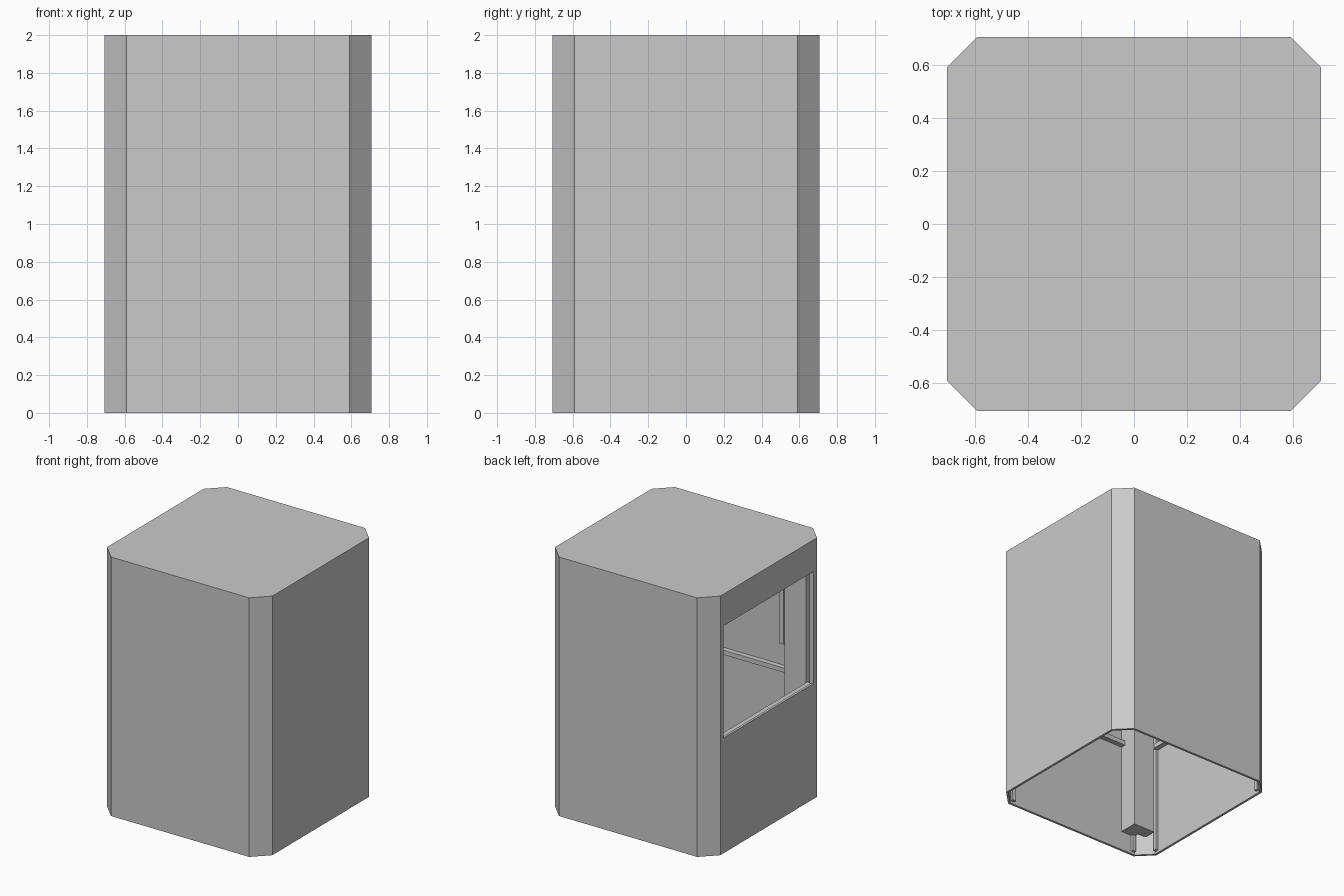
import bpy, bmesh, math
from mathutils import Matrix, Vector

if "Cube" in bpy.data.objects:
    bpy.data.objects.remove(bpy.data.objects["Cube"])

R, F, H, T = 0.706, 0.59, 2.0, 0.018   # half width, half flat, height, wall thickness

grey = bpy.data.materials.new("light_grey")
grey.diffuse_color = (0.59, 0.59, 0.59, 1)
grey.use_nodes = True
grey.node_tree.nodes["Principled BSDF"].inputs["Base Color"].default_value = grey.diffuse_color


def finish(name, bm):
    me = bpy.data.meshes.new(name)
    bm.normal_update()
    bm.to_mesh(me)
    bm.free()
    me.materials.append(grey)
    ob = bpy.data.objects.new(name, me)
    bpy.context.collection.objects.link(ob)
    return ob


def box(name, lo, hi, turn=0.0):
    """Box between two corners, turned about the vertical axis."""
    lo, hi = Vector(lo), Vector(hi)
    bm = bmesh.new()
    bmesh.ops.create_cube(bm, size=1)
    bmesh.ops.scale(bm, vec=hi - lo, verts=bm.verts)
    bmesh.ops.translate(bm, vec=(lo + hi) / 2, verts=bm.verts)
    bmesh.ops.rotate(bm, cent=(0, 0, 0), matrix=Matrix.Rotation(turn, 3, 'Z'), verts=bm.verts)
    return finish(name, bm)


# Cabinet shell: chamfered square, closed on top and open underneath
bm = bmesh.new()
plan = [(R, -F), (R, F), (F, R), (-F, R), (-R, F), (-R, -F), (-F, -R), (F, -R)]
floor = bm.faces.new([bm.verts.new((x, y, 0)) for x, y in plan])
ext = bmesh.ops.extrude_face_region(bm, geom=[floor], use_keep_orig=True)
bmesh.ops.translate(bm, vec=(0, 0, H), verts=[v for v in ext["geom"] if isinstance(v, bmesh.types.BMVert)])
bmesh.ops.recalc_face_normals(bm, faces=bm.faces)
bmesh.ops.delete(bm, geom=[f for f in bm.faces if f.calc_center_median().z < 0.01], context='FACES_ONLY')
shell = finish("cabinet_shell", bm)
solid = shell.modifiers.new("wall_thickness", 'SOLIDIFY')
solid.thickness = T
solid.offset = -1
solid.use_even_offset = True

# Window opening in the left wall
cutter = box("window_cutter", (-0.8, -0.545, 0.89), (-0.6, 0.55, 1.755))
cutter.hide_render = True
cutter.hide_viewport = True
cut = shell.modifiers.new("window_opening", 'BOOLEAN')
cut.operation = 'DIFFERENCE'
cut.solver = 'EXACT'
cut.object = cutter

# Inner framing on each wall: a ledge at sill height and upright battens
inner = R - T
for i, side in enumerate(("front", "right", "back", "left")):
    turn = i * math.pi / 2
    box(side + "_ledge", (-0.56, -inner - 0.004, 0.85), (0.56, -inner + 0.04, 0.885), turn)
    for s, tag in ((-1, "a"), (1, "b")):
        xs = sorted((s * 0.55, s * 0.58))
        box(side + "_batten_" + tag, (xs[0], -inner - 0.004, 0.02),
            (xs[1], -inner + 0.02, H - T), turn)

# Corner post raised above the floor, with a slim conduit beside it
box("corner_post", (-0.645, -0.64, 0.15), (-0.46, -0.543, H - T))
box("corner_post_back", (-0.575, -inner - 0.004, 0.15), (-0.46, -0.64, H - T))
box("conduit", (-0.37, -inner - 0.004, 1.06), (-0.335, -inner + 0.03, H - T))
